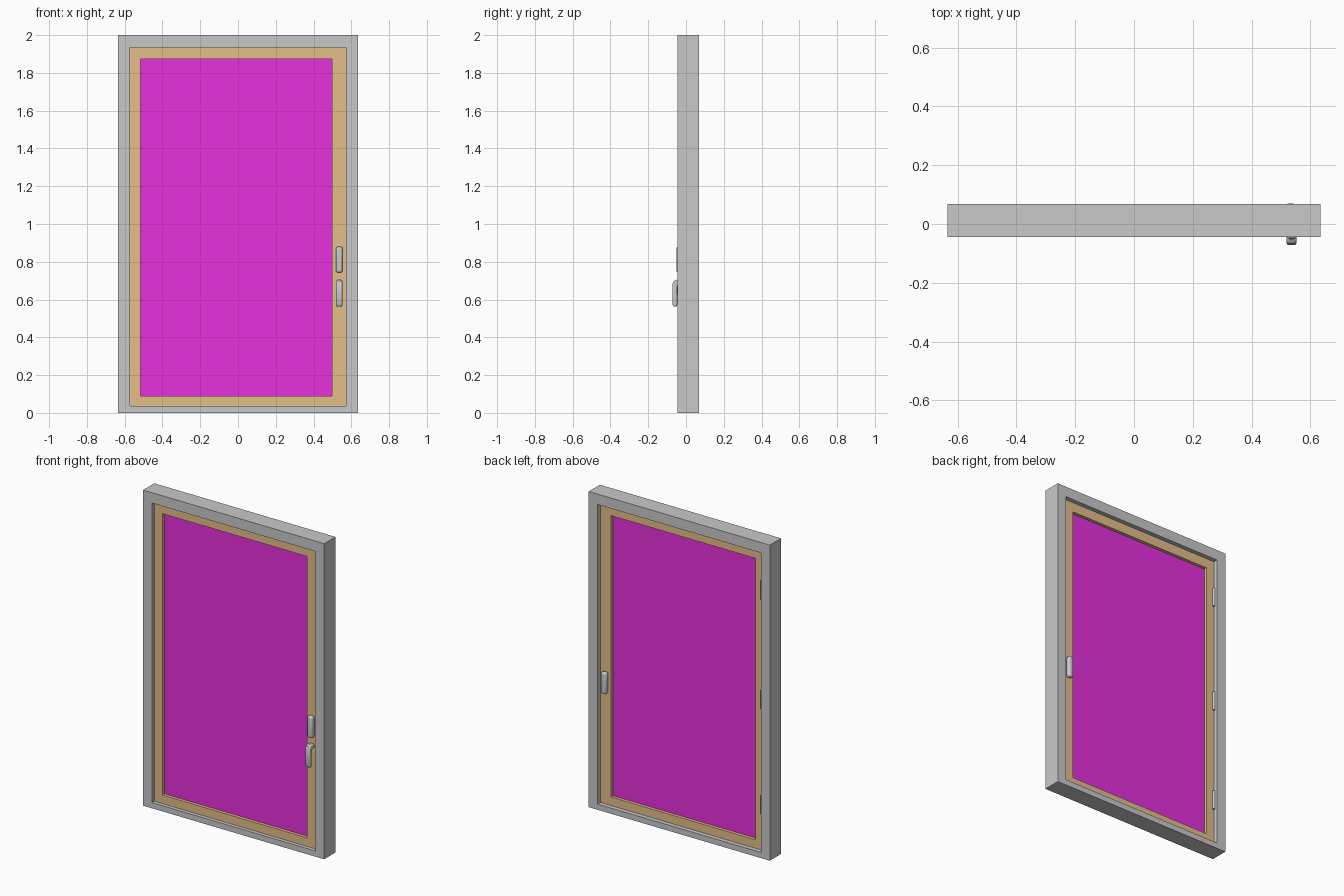
import bpy, bmesh, math

if "Cube" in bpy.data.objects:
    bpy.data.objects.remove(bpy.data.objects["Cube"])


def material(name, rgb):
    m = bpy.data.materials.new(name)
    m.diffuse_color = (*rgb, 1)
    m.use_nodes = True
    m.node_tree.nodes["Principled BSDF"].inputs["Base Color"].default_value = m.diffuse_color
    return m


GREY = material("grey_frame", (0.584, 0.584, 0.584))
WOOD = material("light_wood", (0.78, 0.52, 0.255))
PANE = material("magenta_glass", (0.81, 0.03, 0.73))
METAL = material("brushed_metal", (0.58, 0.60, 0.62))


def finish(bm, name, mat, bevel=0, segments=2):
    bmesh.ops.recalc_face_normals(bm, faces=bm.faces)
    mesh = bpy.data.meshes.new(name)
    bm.to_mesh(mesh)
    bm.free()
    ob = bpy.data.objects.new(name, mesh)
    bpy.context.collection.objects.link(ob)
    mesh.materials.append(mat)
    if bevel:
        mod = ob.modifiers.new("rounding", 'BEVEL')
        mod.width = bevel
        mod.segments = segments
        mod.limit_method = 'ANGLE'
        mod.angle_limit = math.radians(60)
    return ob


def rect(x0, x1, z0, z1):
    return [(x0, z0), (x1, z0), (x1, z1), (x0, z1)]


def ring(name, outer, inner, y0, y1, mat):
    """Rectangular border with an open middle."""
    bm = bmesh.new()
    loops = [[bm.verts.new((x, y, z)) for x, z in r]
             for r, y in ((outer, y0), (inner, y0), (inner, y1), (outer, y1))]
    for a, b in zip(loops, loops[1:] + loops[:1]):
        for i in range(4):
            j = (i + 1) % 4
            bm.faces.new((a[i], a[j], b[j], b[i]))
    return finish(bm, name, mat)


def box(name, x0, x1, y0, y1, z0, z1, mat, bevel=0, segments=2):
    bm = bmesh.new()
    bmesh.ops.create_cube(bm, size=1)
    for v in bm.verts:
        v.co.x = x0 if v.co.x < 0 else x1
        v.co.y = y0 if v.co.y < 0 else y1
        v.co.z = z0 if v.co.z < 0 else z1
    return finish(bm, name, mat, bevel, segments)


# Fixed outer frame, opening leaf and pane
opening = rect(-0.573, 0.573, 0.036, 1.934)
glazing = rect(-0.516, 0.498, 0.09, 1.873)
ring("outer_frame", rect(-0.635, 0.635, 0, 2), opening, -0.044, 0.068, GREY)
ring("door_leaf", opening, glazing, -0.02, 0.04, WOOD)
box("glass_pane", -0.516, 0.498, 0.0, 0.02, 0.09, 1.873, PANE)

# Lock plates on both faces
box("front_lock_plate", 0.518, 0.554, -0.051, -0.019, 0.742, 0.88, METAL, 0.012, 3)
box("back_lock_plate", 0.514, 0.55, 0.039, 0.07, 0.742, 0.88, METAL, 0.012, 3)

# Lever handle: side profile (y, z) extruded across x
profile = [(-0.019, 0.70), (-0.052, 0.705), (-0.065, 0.698), (-0.072, 0.68),
           (-0.072, 0.575), (-0.065, 0.562), (-0.05, 0.562), (-0.046, 0.575),
           (-0.046, 0.672), (-0.019, 0.676)]
bm = bmesh.new()
sides = [[bm.verts.new((x, y, z)) for y, z in profile] for x in (0.519, 0.552)]
for s in sides:
    bm.faces.new(s)
for i in range(len(profile)):
    j = (i + 1) % len(profile)
    bm.faces.new((sides[0][i], sides[0][j], sides[1][j], sides[1][i]))
finish(bm, "lever_handle", METAL, 0.01, 3)

# Three hinge barrels on the back of the hinged side
for i, z in enumerate((0.33, 0.995, 1.69)):
    bm = bmesh.new()
    bmesh.ops.create_cone(bm, cap_ends=True, segments=16, radius1=0.008,
                          radius2=0.008, depth=0.12)
    bmesh.ops.translate(bm, verts=bm.verts, vec=(-0.566, 0.047, z))
    finish(bm, f"hinge_{i + 1}", METAL)

# Smooth only the metal fittings
bpy.ops.object.select_all(action='DESELECT')
for ob in bpy.data.objects:
    if ob.data.materials[0] == METAL:
        ob.select_set(True)
        bpy.context.view_layer.objects.active = ob
bpy.ops.object.shade_smooth_by_angle(angle=math.radians(35))
